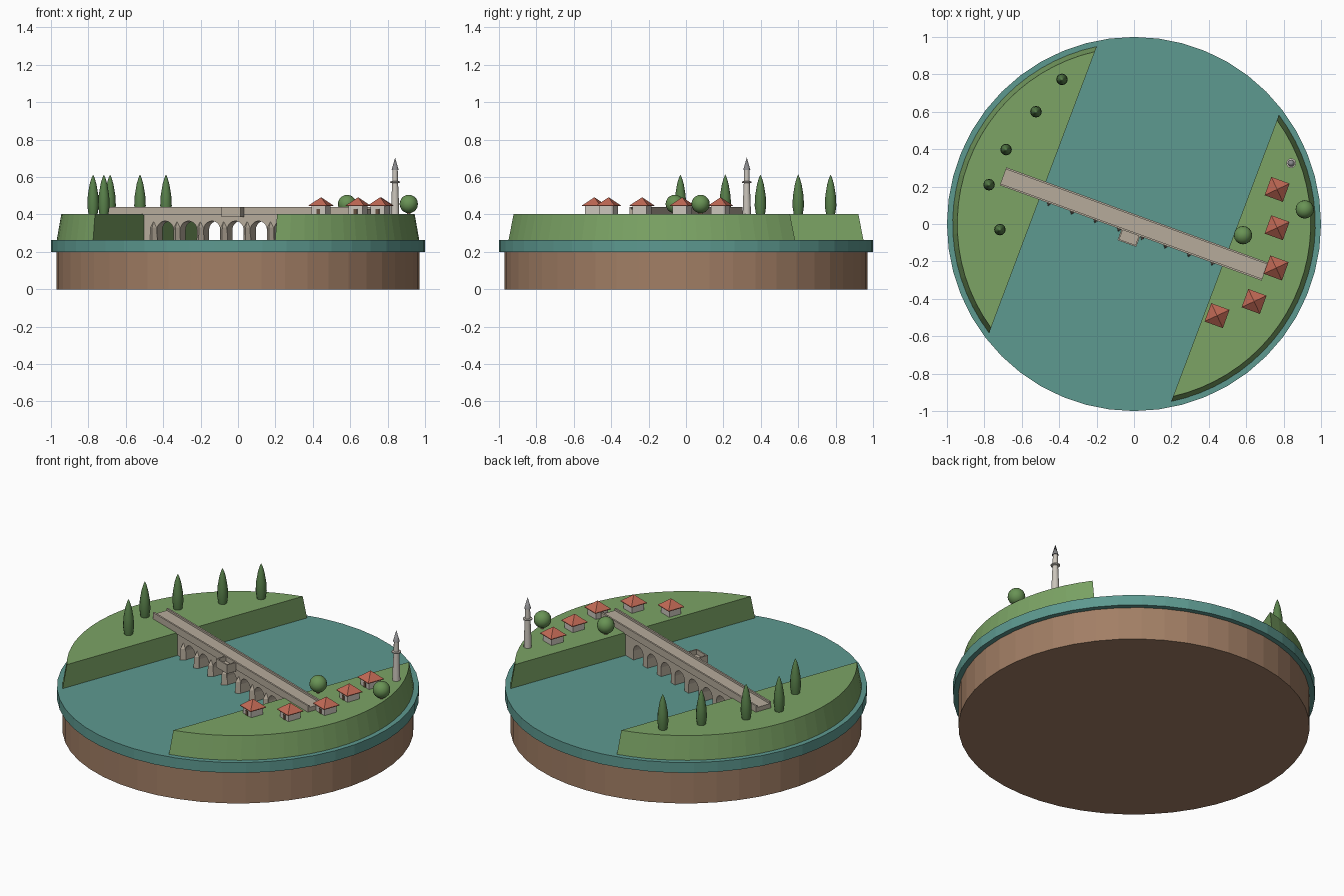
import bpy, bmesh
from math import sin, cos, pi, radians, acos
from mathutils import Matrix, Vector

cube = bpy.data.objects.get("Cube")
if cube:
    bpy.data.objects.remove(cube, do_unlink=True)

TILT = radians(-20)          # direction of the bridge and the houses
SHORE, WATER, GROUND = 0.52, 0.263, 0.402


def material(name, *rgb):
    m = bpy.data.materials.new(name)
    m.use_nodes = True
    m.diffuse_color = (*rgb, 1)
    m.node_tree.nodes["Principled BSDF"].inputs["Base Color"].default_value = (*rgb, 1)
    return m


EARTH = material("earth brown", 0.36, 0.21, 0.13)
SEA = material("river teal", 0.11, 0.32, 0.28)
GRASS = material("grass green", 0.2, 0.37, 0.13)
STONE = material("bridge stone", 0.47, 0.41, 0.33)
WALL = material("plaster", 0.6, 0.56, 0.5)
ROOF = material("roof tile red", 0.53, 0.14, 0.09)
LEAF = material("cypress green", 0.1, 0.22, 0.07)
BUSH = material("bush green", 0.14, 0.29, 0.09)
LEAD = material("tower cap grey", 0.25, 0.25, 0.26)
DOOR = material("door brown", 0.13, 0.08, 0.05)


def finish(name, bm, mat, at=(0, 0, 0), turn=0, smooth=False):
    bmesh.ops.recalc_face_normals(bm, faces=bm.faces)
    me = bpy.data.meshes.new(name)
    bm.to_mesh(me)
    bm.free()
    me.materials.append(mat)
    ob = bpy.data.objects.new(name, me)
    ob.location = at
    ob.rotation_euler.z = turn
    bpy.context.collection.objects.link(ob)
    if smooth:
        bpy.ops.object.select_all(action='DESELECT')
        ob.select_set(True)
        bpy.context.view_layer.objects.active = ob
        bpy.ops.object.shade_smooth_by_angle(angle=radians(40))
    return ob


def loft(name, rings, mat, **kw):
    """Skin closed rings of points and cap both ends."""
    bm = bmesh.new()
    rows = [[bm.verts.new(p) for p in ring] for ring in rings]
    n = len(rows[0])
    for a, b in zip(rows, rows[1:]):
        for i in range(n):
            j = (i + 1) % n
            bm.faces.new((a[i], a[j], b[j], b[i]))
    bm.faces.new(rows[0])
    bm.faces.new(rows[-1])
    bmesh.ops.remove_doubles(bm, verts=bm.verts, dist=1e-5)
    return finish(name, bm, mat, **kw)


def lathe(name, profile, mat, sides=16, **kw):
    rings = [[(r * cos(2 * pi * i / sides), r * sin(2 * pi * i / sides), z)
              for i in range(sides)] for r, z in profile]
    return loft(name, rings, mat, **kw)


def boxes(name, parts, mat, **kw):
    """Join boxes given as (centre, size)."""
    bm = bmesh.new()
    for c, s in parts:
        bmesh.ops.create_cube(bm, size=1, matrix=Matrix.Translation(c) @ Matrix.Diagonal((*s, 1)))
    return finish(name, bm, mat, **kw)


# Round base and water
lathe("earth_base", [(0.97, 0), (0.97, 0.2)], EARTH, sides=48)
lathe("water", [(1, 0.2), (1, WATER)], SEA, sides=48)


# Two grassy banks, cut straight along the shore
def bank_ring(r, z, steps=24):
    half = acos(SHORE / r)
    return [(r * cos(a), r * sin(a), z)
            for a in (half * (2 * i / steps - 1) for i in range(steps + 1))]


for name, turn in (("left_bank", radians(-20.6)), ("right_bank", radians(159.4))):
    loft(name, [bank_ring(0.97, WATER - 0.003), bank_ring(0.945, GROUND)], GRASS, turn=turn)

# Bridge deck with a parapet on each side
LENGTH, HALF_WIDTH, TOP = 1.49, 0.051, 0.441
boxes("bridge_deck", [((0, 0, 0.413), (LENGTH, 2 * HALF_WIDTH, 0.032))], STONE, turn=TILT)
boxes("parapets", [((0, s * (HALF_WIDTH - 0.005), 0.42), (LENGTH, 0.01, 2 * (TOP - 0.42)))
                   for s in (-1, 1)], STONE, turn=TILT)

# Arcade: one outline with seven round arches
BAY, RADIUS, SPRING = 0.133, 0.047, 0.318
outline = [(-0.53, 0.4), (-0.53, WATER - 0.002)]
for k in range(-3, 4):
    c = k * BAY
    outline.append((c - RADIUS, WATER - 0.002))
    outline += [(c - RADIUS * cos(pi * i / 10), SPRING + RADIUS * sin(pi * i / 10))
                for i in range(11)]
    outline.append((c + RADIUS, WATER - 0.002))
outline += [(0.53, WATER - 0.002), (0.53, 0.4)]
loft("arcade", [[(x, y, z) for x, z in outline] for y in (-0.042, 0.042)], STONE, turn=TILT)

# Pointed cutwaters on the upstream side of each pier
for k in range(8):
    s = (k - 3.5) * BAY
    rings = [[(s - w, -0.04, z), (s, -0.04 - d, z), (s + w, -0.04, z)]
             for w, d, z in ((0.021, 0.027, WATER), (0.019, 0.023, 0.33), (0.004, 0.003, 0.36))]
    loft(f"cutwater_{k + 1}", rings, STONE, turn=TILT)

# Balcony in the middle of the bridge
boxes("balcony", [((0, -0.08, 0.4), (0.105, 0.06, 0.025)),
                  ((0, -0.107, 0.415), (0.105, 0.008, 0.052)),
                  ((-0.049, -0.08, 0.415), (0.008, 0.06, 0.052)),
                  ((0.049, -0.08, 0.415), (0.008, 0.06, 0.052))], STONE, turn=TILT)

# Houses with hipped roofs
HOUSES = [(0.765, 0.185), (0.765, -0.02), (0.76, -0.235), (0.642, -0.414), (0.444, -0.49)]


def square(h, z):
    return [(-h, -h, z), (h, -h, z), (h, h, z), (-h, h, z)]


for i, (x, y) in enumerate(HOUSES, 1):
    at = (x, y, GROUND)
    boxes(f"house_{i}_walls", [((0, 0, 0.022), (0.08, 0.08, 0.046))], WALL, at=at, turn=TILT)
    loft(f"house_{i}_roof", [square(0.052, 0.042), square(0.052, 0.046), square(0, 0.09)],
         ROOF, at=at, turn=TILT)
    boxes(f"house_{i}_door", [((0, -0.041, 0.014), (0.02, 0.004, 0.028))], DOOR, at=at, turn=TILT)

# Tower with gallery and pointed cap
at = (0.84, 0.325, GROUND)
lathe("tower_shaft", [(0.022, -0.002), (0.021, 0.05), (0.016, 0.165), (0.026, 0.168), (0.026, 0.175),
                      (0.015, 0.176), (0.014, 0.238)], WALL, sides=12, at=at, smooth=True)
lathe("tower_cap", [(0.019, 0.236), (0, 0.302)], LEAD, sides=12, at=at, smooth=True)

# Cypresses
CYPRESSES = [(-0.385, 0.773), (-0.524, 0.6), (-0.684, 0.398), (-0.775, 0.21), (-0.717, -0.03)]
for i, (x, y) in enumerate(CYPRESSES, 1):
    lathe(f"cypress_{i}", [(0.024, -0.002), (0.031, 0.045), (0.028, 0.1), (0.018, 0.16),
                           (0.008, 0.194), (0, 0.211)], LEAF, sides=12,
          at=(x, y, GROUND), smooth=True)

# Round bushes
for i, (x, y) in enumerate([(0.583, -0.06), (0.913, 0.078)], 1):
    bm = bmesh.new()
    bmesh.ops.create_uvsphere(bm, u_segments=16, v_segments=10, radius=0.049)
    finish(f"bush_{i}", bm, BUSH, at=(x, y, GROUND + 0.054), smooth=True)
    lathe(f"bush_{i}_trunk", [(0.01, 0), (0.01, 0.03)], EARTH, sides=8, at=(x, y, GROUND - 0.002))
